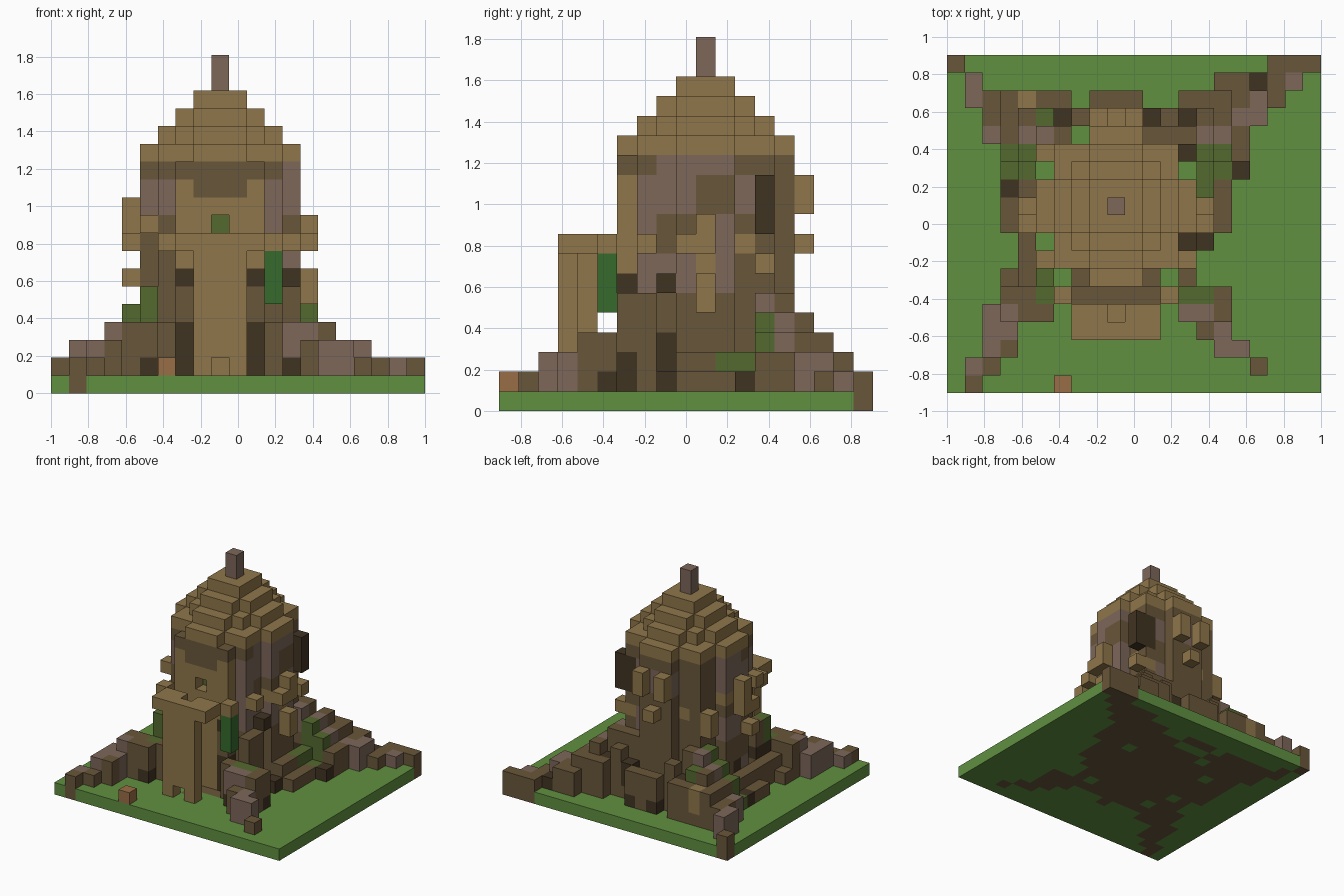
import bpy, bmesh, random

random.seed(4)
if "Cube" in bpy.data.objects:
    bpy.data.objects.remove(bpy.data.objects["Cube"])

U = 2 / 21                      # block size
NX, NY = 21, 19                 # plot size in blocks
CX, CY = 9, 10                  # tower centre


def linear(c):
    return c / 12.92 if c <= 0.04045 else ((c + 0.055) / 1.055) ** 2.4


PALETTE = {
    "tan": ("sandstone", "8F764A"), "brown": ("brown_earth", "69563A"),
    "mauve": ("mauve_stone", "7D675A"), "dark": ("dark_brown", "403322"),
    "moss": ("moss", "54692F"), "banner": ("banner_green", "366B2D"),
    "grass": ("grass", "609040"), "clay": ("clay", "986E46"),
}
MATS = {}
for key, (name, code) in PALETTE.items():
    rgb = [linear(v / 255) for v in bytes.fromhex(code)] + [1]
    mat = bpy.data.materials.new(name)
    mat.use_nodes = True
    mat.diffuse_color = rgb
    mat.node_tree.nodes["Principled BSDF"].inputs["Base Color"].default_value = rgb
    MATS[key] = mat


def span(a):
    return range(a[0], a[1] + 1) if isinstance(a, tuple) else (a,)


def box(i, j, k, colour):
    """Blocks filling a box; each side is one index or a (first, last) pair."""
    return {(x, y, z): colour for x in span(i) for y in span(j) for z in span(k)}


def disc(r2, k, colour):
    n = range(-5, 6)
    return {(CX + x, CY + y, k): colour for x in n for y in n if x * x + y * y <= r2}


def build(name, cells):
    """Skin of a set of blocks: only outward faces are made."""
    keys = sorted(set(cells.values()))
    bm = bmesh.new()
    corners = {}

    def vert(p):
        if p not in corners:
            corners[p] = bm.verts.new(((p[0] - NX / 2) * U, (p[1] - NY / 2) * U, p[2] * U))
        return corners[p]

    for cell, colour in cells.items():
        for axis in range(3):
            a, b = (axis + 1) % 3, (axis + 2) % 3
            for side in (0, 1):
                beside = list(cell)
                beside[axis] += 2 * side - 1
                if tuple(beside) in cells:
                    continue
                loop = []
                for da, db in ((0, 0), (1, 0), (1, 1), (0, 1)):
                    p = list(cell)
                    p[axis] += side
                    p[a] += da
                    p[b] += db
                    loop.append(vert(tuple(p)))
                face = bm.faces.new(loop if side else loop[::-1])
                face.material_index = keys.index(colour)
    mesh = bpy.data.meshes.new(name)
    bm.to_mesh(mesh)
    bm.free()
    for key in keys:
        mesh.materials.append(MATS[key])
    obj = bpy.data.objects.new(name, mesh)
    bpy.context.collection.objects.link(obj)


# Rubble: columns that step down with distance from the tower
STEP = (5, 4, 3, 2, 2, 1, 1, 1)


def rubble(name, *runs):
    cells = {}
    for i_range, j_range, colour in runs:
        for i, j, _ in box(i_range, j_range, 0, colour):
            d = max(abs(i - CX) - 4, abs(j - CY) - 4, 0)
            top = STEP[d]
            if j in (4, 5):
                top = min(top, 3)
            if 5 < j < 13 and d > 0:
                top = 2 if d == 1 else 1
            if colour == "dark":
                top = max(1, top - 1)
            for k in range(1, top + 1):
                low = random.choice(("brown", "brown", "brown", "dark"))
                cells[i, j, k] = colour if k >= top - 1 else low
    build(name, cells)
    return cells


heaps = {}
heaps.update(rubble(
    "back_right_rubble", (0, 18, "brown"), (1, (16, 17), "mauve"),
    ((2, 3), (15, 16), "brown"), (4, 16, "tan"), ((5, 6), 16, "brown"),
    (4, 15, "brown"), (5, 15, "moss"), (6, 15, "dark"), (7, 15, "brown"),
    (2, 14, "mauve"), (3, 14, "brown"), ((4, 5), 14, "mauve"), (6, 14, "brown"),
    ((3, 5), 13, "moss"), ((3, 4), 12, "moss")))
heaps.update(rubble(
    "back_left_rubble", ((18, 20), 18, "brown"), ((15, 16), 17, "brown"),
    (17, 17, "dark"), (18, 17, "brown"), (19, 17, "mauve"),
    ((13, 16), 16, "brown"), (17, 16, "mauve"), (18, 16, "brown"),
    (11, 15, "dark"), (12, 15, "brown"), (13, 15, "dark"), ((14, 15), 15, "brown"),
    ((16, 17), 15, "mauve"), ((11, 13), 14, "brown"), ((14, 15), 14, "mauve"),
    (16, 14, "brown"), (13, 13, "mauve"), ((14, 15), (12, 13), "moss"),
    (16, 13, "brown"), (16, 12, "dark")))
heaps.update(rubble(
    "side_rubble", (3, 11, "dark"), (4, 11, "brown"), ((3, 4), (9, 10), "brown"),
    (4, 8, "brown"), ((4, 5), 7, "brown"), (14, 11, "moss"), (15, 11, "brown"),
    ((14, 15), (9, 10), "brown"), (14, 8, "dark"), (13, (6, 7), "brown"),
    ((8, 10), 16, "brown")))
heaps.update(rubble(
    "front_right_rubble", ((3, 4), (5, 6), "brown"), (5, (5, 6), "moss"),
    (6, 5, "brown"), ((2, 3), (3, 4), "mauve"), ((4, 5), 4, "brown"),
    (2, 2, "mauve"), (3, 2, "brown"), (1, 1, "mauve"), (2, 1, "brown"),
    (1, 0, "brown")))
heaps.update(rubble(
    "front_left_rubble", (12, 5, "brown"), ((13, 14), 5, "moss"), (15, 5, "brown"),
    ((13, 14), 4, "mauve"), (15, 4, "brown"), (14, 3, "brown"), (15, 3, "mauve"),
    ((15, 16), 2, "mauve"), (17, 1, "brown")))
build("loose_block", box(6, 0, 1, "clay"))

# Tower wall: round drum coloured by height and direction
wall = {}
patch = {}
for k in range(1, 13):
    for i, j, _ in disc(18, k, "brown"):
        spot = (i // 2, j // 2, k // 2)
        if spot not in patch:
            mauve_chance = 0.15 if k < 9 else 0.4
            patch[spot] = "mauve" if random.random() < mauve_chance else "brown"
        colour = patch[spot]
        if k < 4 and (i + j) % 5 == 0:
            colour = "dark"
        if 7 <= k <= 9 and (i * 3 + j + k) % 7 == 0:
            colour = "tan"
        wall[i, j, k] = colour
# Side windows
wall.update(box((12, 13), 13, (9, 11), "dark"))
wall.update(box(13, 8, 6, "dark"))
# Front arch with a window niche
wall.update(box((7, 11), 6, (7, 11), "tan"))
wall.update(box((8, 10), 6, 11, "brown"))
wall.update(box((7, 11), 6, 12, "brown"))
wall.update(box(9, 7, 9, "moss"))
del wall[9, 6, 9]
# Doorway surround
wall.update(box((8, 10), 6, (1, 6), "tan"))
for i in (7, 11):
    wall.update(box(i, 6, (1, 3), "dark"))
    wall.update(box(i, 6, (4, 5), "brown"))
    wall.update(box(i, 6, 6, "dark"))
build("tower_wall", wall)

# Stepped dome and finial
dome = {}
for k, r2 in ((13, 18), (14, 10), (15, 5), (16, 2)):
    dome.update(disc(r2, k, "tan"))
build("dome", dome)
build("finial", box(CX, CY, (17, 18), "mauve"))

# Gate: free-standing slab with wings and a notch at the foot
gate = box((8, 10), 3, (1, 8), "tan")
gate.update(box((7, 11), 3, 8, "tan"))
gate.update(box(9, 4, (4, 7), "tan"))
for i in (7, 8, 10, 11):
    gate.update(box(i, 4, 8, "tan"))
for i in (6, 12):
    gate.update(box(i, 5, 8, "tan"))
del gate[9, 3, 1]
build("gate", gate)
build("banner", box(12, 5, (5, 7), "banner"))

# Stone brackets sticking out of the wall
brackets = {}
for spec in (
    (4, 10, (8, 10)), (4, 9, 8), (4, 9, 6), (14, 10, (8, 9)), (14, 9, 8),
    (14, 10, (5, 6)), (8, 15, (10, 11)), (9, 15, 8), (10, 15, (10, 11)),
    (5, 13, (7, 8)), (13, 13, 7), (5, 7, 9), (13, 7, 8),
):
    brackets.update(box(*spec, "tan"))
build("brackets", brackets)

# Ground slab: bare earth wherever something stands on it
ground = box((0, NX - 1), (0, NY - 1), 0, "grass")
for i, j, _ in list(heaps) + list(wall):
    ground[i, j, 0] = "brown"
ground.update(box((7, 11), 5, 0, "brown"))
ground.update(box(9, 4, 0, "brown"))
build("ground", ground)
